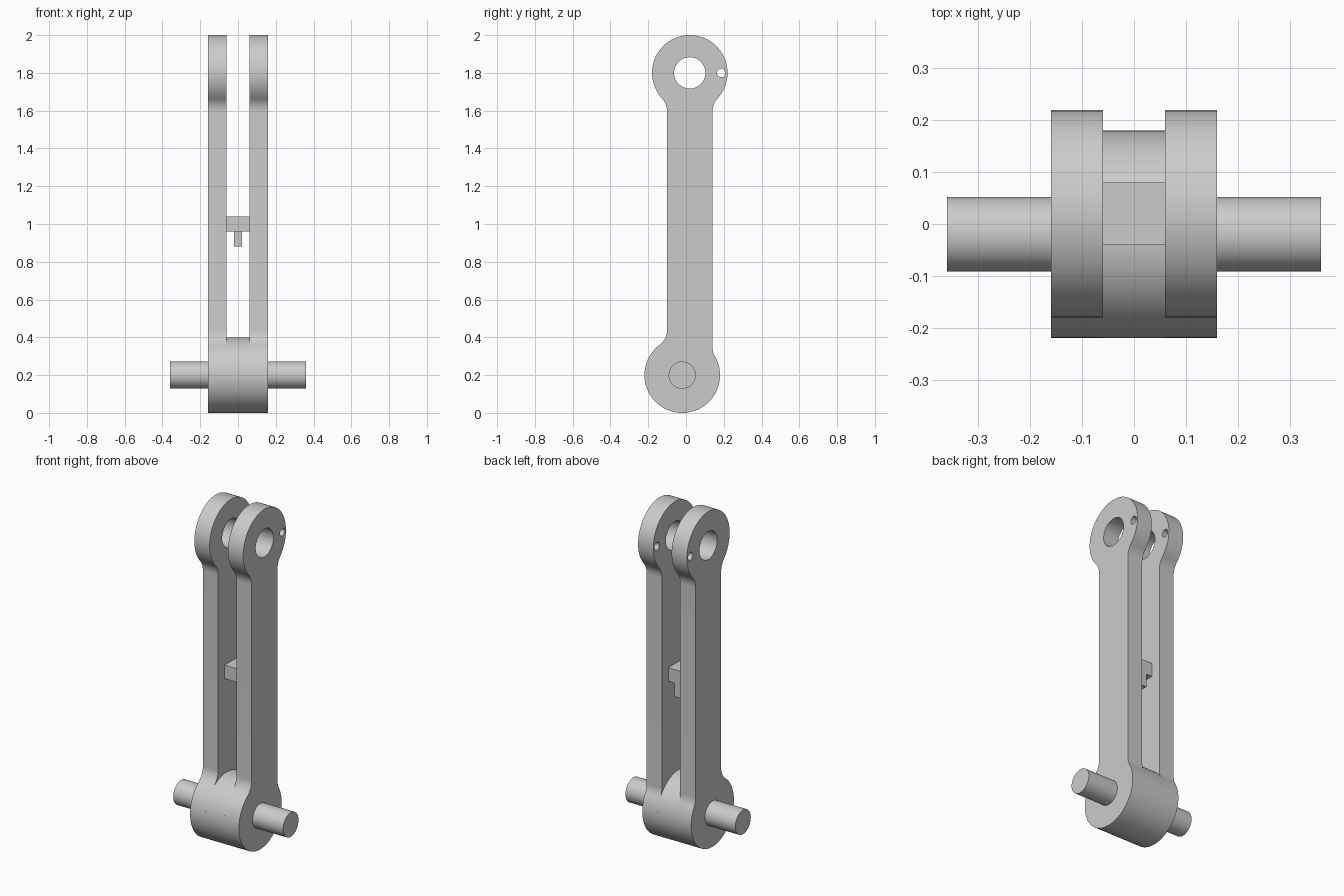
import bpy
import bmesh
from math import atan2, cos, sin, sqrt, pi, radians
from mathutils import Matrix, Vector

cube = bpy.data.objects.get("Cube")
if cube:
    bpy.data.objects.remove(cube, do_unlink=True)

grey = bpy.data.materials.new("plain_grey")
grey.use_nodes = True
grey.diffuse_color = (0.6, 0.6, 0.6, 1)
grey.node_tree.nodes["Principled BSDF"].inputs["Base Color"].default_value = (0.6, 0.6, 0.6, 1)

# Profiles are drawn in the (y, z) plane and given thickness along x
LOW, HIGH = Vector((-0.02, 0.2)), Vector((0.02, 1.8))
EYE_R, FILLET_R = 0.2, 0.1
BACK, FRONT = 0.14, -0.1
TO_SIDE = Matrix(((0, 0, 1, 0), (1, 0, 0, 0), (0, 1, 0, 0), (0, 0, 0, 1)))


def arc(c, r, a, b, n):
    return [c + r * Vector((cos(a + (b - a) * i / n), sin(a + (b - a) * i / n)))
            for i in range(n + 1)]


def circle(c, r, n=64):
    return arc(c, r, 0, 2 * pi, n)[:-1]


def fillet(eye, edge, side, up):
    """Concave arc from a round eye to the straight edge of the bar."""
    y = edge + side * FILLET_R
    dz = sqrt((EYE_R + FILLET_R) ** 2 - (y - eye.x) ** 2)
    c = Vector((y, eye.y + up * dz))
    a = atan2(eye.y - c.y, eye.x - c.x)
    b = pi if side > 0 else 0
    b += 2 * pi * round((a - b) / (2 * pi))
    return arc(c, FILLET_R, a, b, 10)


def around(eye, start, end):
    """Counter-clockwise outer arc of an eye between two fillets."""
    a = atan2(start.y - eye.y, start.x - eye.x)
    b = atan2(end.y - eye.y, end.x - eye.x)
    if b < a:
        b += 2 * pi
    return arc(eye, EYE_R, a, b, 56)[1:-1]


def finish(name, bm):
    mesh = bpy.data.meshes.new(name)
    bmesh.ops.recalc_face_normals(bm, faces=bm.faces)
    bm.to_mesh(mesh)
    bm.free()
    mesh.materials.append(grey)
    obj = bpy.data.objects.new(name, mesh)
    bpy.context.collection.objects.link(obj)
    bpy.ops.object.select_all(action='DESELECT')
    obj.select_set(True)
    bpy.context.view_layer.objects.active = obj
    bpy.ops.object.shade_smooth_by_angle(angle=radians(30))
    return obj


def plate(name, loops, x0, x1):
    """Flat profile, with further loops as holes, spanning x0 to x1."""
    curve = bpy.data.curves.new(name + "_profile", 'CURVE')
    curve.dimensions = '2D'
    curve.fill_mode = 'BOTH'
    curve.extrude = (x1 - x0) / 2
    for loop in loops:
        spline = curve.splines.new('POLY')
        spline.points.add(len(loop) - 1)
        for point, p in zip(spline.points, loop):
            point.co = (p.x, p.y, 0, 1)
        spline.use_cyclic_u = True
    helper = bpy.data.objects.new(name + "_profile", curve)
    bpy.context.collection.objects.link(helper)
    graph = bpy.context.evaluated_depsgraph_get()
    mesh = bpy.data.meshes.new_from_object(helper.evaluated_get(graph))
    bm = bmesh.new()
    bm.from_mesh(mesh)
    bpy.data.objects.remove(helper, do_unlink=True)
    bpy.data.meshes.remove(mesh)
    bmesh.ops.remove_doubles(bm, verts=bm.verts, dist=0.0001)
    bm.transform(Matrix.Translation(((x0 + x1) / 2, 0, 0)) @ TO_SIDE)
    return finish(name, bm)


def box(name, low, high):
    low, high = Vector(low), Vector(high)
    bm = bmesh.new()
    bmesh.ops.create_cube(bm, size=1)
    bm.transform(Matrix.Translation((low + high) / 2) @ Matrix.Diagonal((*(high - low), 1)))
    return finish(name, bm)


# Arm outline: two round eyes blended into an offset straight bar
low_back = fillet(LOW, BACK, 1, 1)
high_back = fillet(HIGH, BACK, 1, -1)[::-1]
high_front = fillet(HIGH, FRONT, -1, -1)
low_front = fillet(LOW, FRONT, -1, 1)[::-1]
outline = (low_back + high_back + around(HIGH, high_back[-1], high_front[0])
           + high_front + low_front + around(LOW, low_front[-1], low_back[0]))
holes = [circle(HIGH, 0.083), circle(Vector((0.187, 1.8)), 0.023, 24)]

# Two matching arms
plate("left_arm", [outline] + holes, 0.06, 0.16)
plate("right_arm", [outline] + holes, -0.16, -0.06)

# Round hub between the arms and the pin through it
plate("hub_spacer", [circle(LOW, EYE_R, 80)], -0.06, 0.06)
plate("pivot_pin", [circle(LOW, 0.072)], -0.36, 0.36)

# Cross block with a small peg hanging flush with its back
box("cross_block", (-0.06, -0.04, 0.96), (0.06, 0.08, 1.04))
box("block_peg", (-0.02, 0.04, 0.88), (0.02, 0.08, 0.96))
